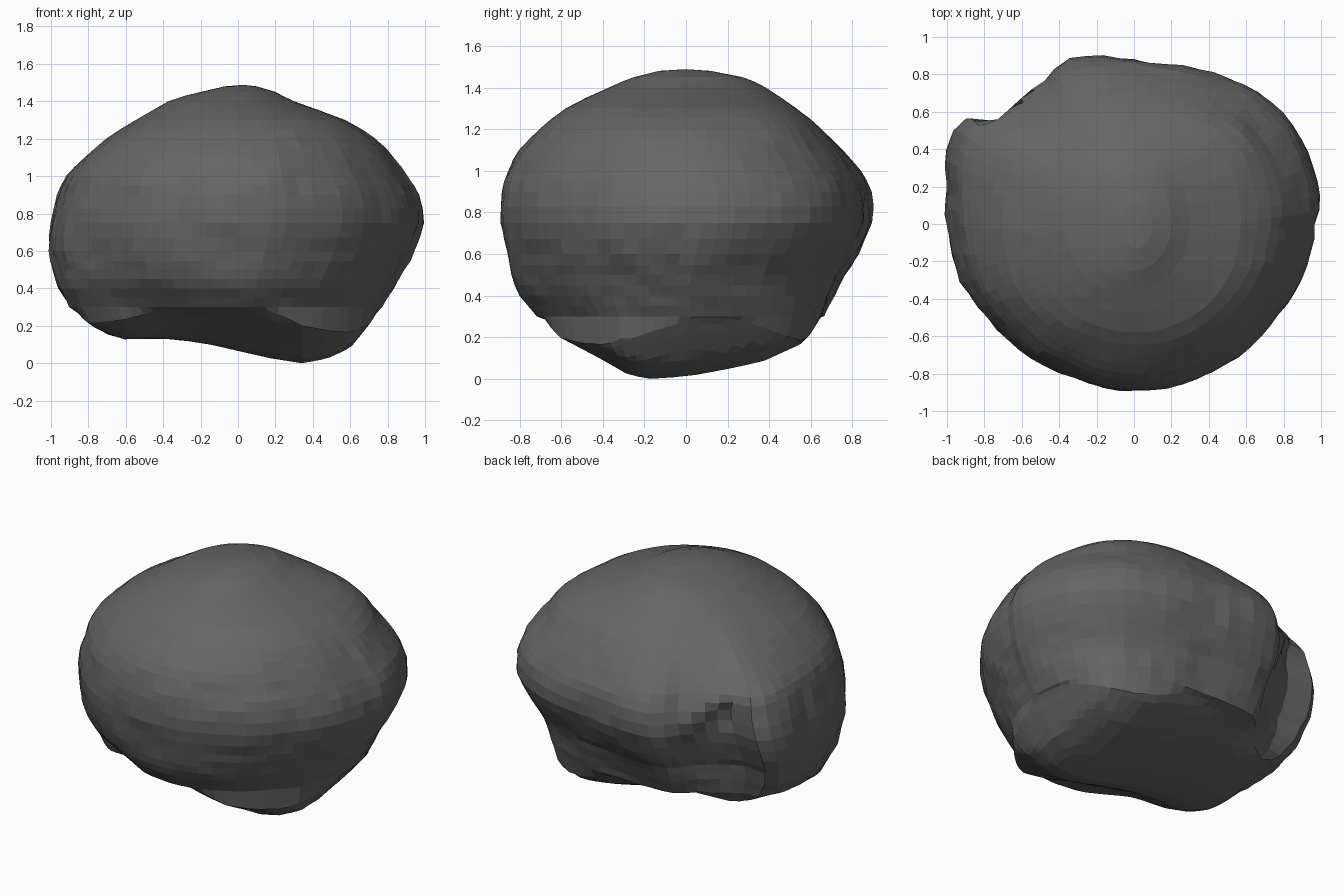
import bpy, bmesh, math
from mathutils import Vector, noise

if "Cube" in bpy.data.objects:
    bpy.data.objects.remove(bpy.data.objects["Cube"])

SEG = 72

# Height levels above the underside: z, x min, x max, y min, y max
LEVELS = [
    (0.30, -0.90, 0.77, -0.73, 0.66),
    (0.40, -0.95, 0.83, -0.81, 0.71),
    (0.50, -0.98, 0.89, -0.85, 0.76),
    (0.60, -1.00, 0.95, -0.87, 0.82),
    (0.75, -0.99, 1.00, -0.90, 0.89),
    (0.90, -0.95, 0.97, -0.89, 0.88),
    (1.00, -0.91, 0.91, -0.86, 0.83),
    (1.10, -0.82, 0.83, -0.80, 0.75),
    (1.20, -0.70, 0.73, -0.70, 0.65),
    (1.30, -0.54, 0.57, -0.58, 0.53),
    (1.40, -0.37, 0.30, -0.37, 0.38),
    (1.45, -0.20, 0.20, -0.25, 0.27),
    (1.48, -0.07, 0.10, -0.13, 0.12),
]

# Plan outline seen from above
OUTLINE = [
    (1, .1), (.95, .35), (.86, .52), (.68, .7), (.4, .82), (.1, .87),
    (-.1, .9), (-.34, .9), (-.41, .86), (-.48, .77), (-.65, .67), (-.78, .61),
    (-.95, .56), (-.99, .47), (-1, .2), (-.98, -.1), (-.93, -.3), (-.8, -.5),
    (-.6, -.69), (-.38, -.81), (-.12, -.885), (.14, -.89), (.35, -.82),
    (.6, -.67), (.78, -.47), (.9, -.27), (.97, 0),
]
POLAR = sorted((math.atan2(y / .9, x) % math.tau, math.hypot(x, y / .9)) for x, y in OUTLINE)
POLAR = [(POLAR[-1][0] - math.tau, POLAR[-1][1])] + POLAR + [(POLAR[0][0] + math.tau, POLAR[0][1])]

# Underside height along x and along y
UNDER_X = [(-.92, .32), (-.9, .3), (-.79, .2), (-.68, .145), (-.6, .125), (-.4, .13), (-.2, .11),
           (0, .065), (.2, .02), (.35, 0), (.48, .025), (.6, .08), (.69, .19), (.77, .3), (.8, .32)]
UNDER_Y = [(-.75, .32), (-.73, .3), (-.61, .2), (-.42, .1), (-.28, .02), (-.18, 0), (0, .01),
           (.2, .045), (.37, .08), (.55, .16), (.61, .22), (.66, .3), (.7, .32)]

# Swellings and hollows: direction in degrees, width, height, spread, amount
BUMPS = [
    (238, 26, 0.25, 0.17, -0.12),
    (50, 24, 0.25, 0.17, 0.10),
    (45, 26, 1.27, 0.13, 0.09),
    (225, 26, 1.27, 0.12, 0.03),
    (225, 26, 0.50, 0.15, -0.03),
]


def interp(table, v):
    if v <= table[0][0]:
        return table[0][1]
    for (a0, r0), (a1, r1) in zip(table, table[1:]):
        if a0 <= v <= a1:
            return r0 + (r1 - r0) * (v - a0) / (a1 - a0)
    return table[-1][1]


def ramp(v, lo, hi):
    return max(0.0, min(1.0, (v - lo) / (hi - lo)))


def bumps(deg, z):
    return sum(amt * math.exp(-((deg - d) / w) ** 2 - ((z - h) / s) ** 2)
               for d, w, h, s, amt in BUMPS)


def notch(deg, z):
    """Broken-off hollow at the back left, with a sloping ledge and a sharp wall."""
    ledge = 1.0 - 0.014 * max(0, 138 - deg)
    across = ramp(deg, 106, 136) * (1 - ramp(deg, 141, 145))
    return 0.09 * across * ramp(z, 0.15, 0.5) * (1 - ramp(z, ledge - 0.12, ledge))


def refine(rows):
    """Add a smoothly curved row between each pair of levels."""
    out = []
    for i in range(len(rows) - 1):
        p, q = rows[max(i - 1, 0)], rows[min(i + 2, len(rows) - 1)]
        b, c = rows[i], rows[i + 1]
        if 0 < i < len(rows) - 2:
            mid = [(9 * (s + t) - u - v) / 16 for u, s, t, v in zip(p, b, c, q)]
        else:
            mid = [(s + t) / 2 for s, t in zip(b, c)]
        out += [b, mid]
    return out + [rows[-1]]


# Flank and top: stacked level rings
bm = bmesh.new()
rings = []
for z, x0, x1, y0, y1 in refine(LEVELS):
    cx, cy, hx, hy = (x0 + x1) / 2, (y0 + y1) / 2, (x1 - x0) / 2, (y1 - y0) / 2
    rough = ramp(z, 0.05, 0.4) * (1 - ramp(z, 1.0, 1.35))
    ring = []
    for k in range(SEG):
        a, deg = math.tau * k / SEG, 360 * k / SEG
        r = 1 + (interp(POLAR, a) - 1) * rough - notch(deg, z) + bumps(deg, z)
        d = Vector((hx * math.cos(a), hy * math.sin(a), 0))
        p = Vector((cx, cy, z)) + d * r
        p += d * (0.012 * noise.noise(p * 4) + 0.012 * noise.noise(p * 11))
        ring.append(bm.verts.new(p))
    rings.append(ring)

# Underside: rings shrinking to the lowest point, lifted to the underside height
low = Vector((0.34, -0.17, 0))
rim = [v.co.copy() for v in rings[0]]
for s in (0.96, 0.91, 0.85, 0.78, 0.7, 0.6, 0.5, 0.4, 0.28, 0.14):
    ring = []
    for c in rim:
        p = low.lerp(c, s)
        h = interp(UNDER_X, p.x) + interp(UNDER_Y, p.y)
        p.z = min(h, 0.3 * (0.3 + 0.7 * s))
        ring.append(bm.verts.new(p))
    rings.insert(0, ring)

# Skin between the rings, closed by a fan at each pole
for lo, hi in zip(rings, rings[1:]):
    for k in range(SEG):
        n = (k + 1) % SEG
        bm.faces.new((lo[k], lo[n], hi[n], hi[k]))
bottom = bm.verts.new((low.x, low.y, 0))
top = bm.verts.new((0.03, 0.0, 1.488))
for k in range(SEG):
    n = (k + 1) % SEG
    bm.faces.new((rings[0][n], rings[0][k], bottom))
    bm.faces.new((rings[-1][k], rings[-1][n], top))
bmesh.ops.recalc_face_normals(bm, faces=bm.faces)

mesh = bpy.data.meshes.new("boulder")
bm.to_mesh(mesh)
bm.free()
boulder = bpy.data.objects.new("boulder", mesh)
bpy.context.collection.objects.link(boulder)

stone = bpy.data.materials.new("dark grey stone")
stone.diffuse_color = (0.13, 0.13, 0.13, 1)
stone.use_nodes = True
stone.node_tree.nodes["Principled BSDF"].inputs["Base Color"].default_value = stone.diffuse_color
mesh.materials.append(stone)
